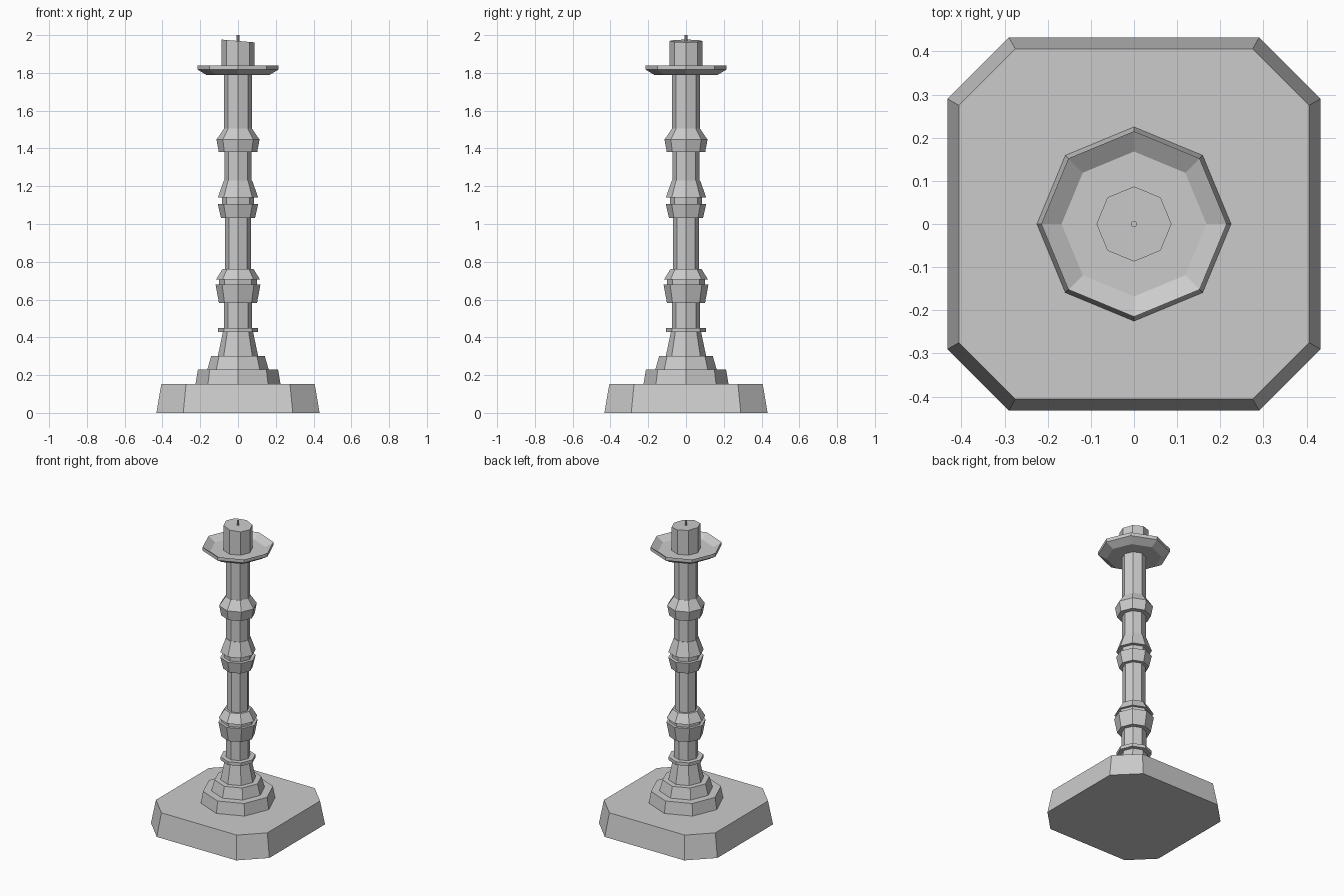
import bpy, bmesh, math

if "Cube" in bpy.data.objects:
    bpy.data.objects.remove(bpy.data.objects["Cube"])

SIDES = 8


def make_object(name, bm):
    bmesh.ops.recalc_face_normals(bm, faces=bm.faces)
    mesh = bpy.data.meshes.new(name)
    bm.to_mesh(mesh)
    bm.free()
    obj = bpy.data.objects.new(name, mesh)
    bpy.context.collection.objects.link(obj)
    return obj


def loft(name, outlines):
    """Closed solid through a stack of outlines with equal point counts."""
    bm = bmesh.new()
    rings = [[bm.verts.new(p) for p in outline] for outline in outlines]
    for a, b in zip(rings, rings[1:]):
        n = len(a)
        for i in range(n):
            bm.faces.new((a[i], a[(i + 1) % n], b[(i + 1) % n], b[i]))
    bm.faces.new(rings[0][::-1])
    bm.faces.new(rings[-1])
    return make_object(name, bm)


def octagon(r, z):
    return [(r * math.cos(math.tau * i / SIDES), r * math.sin(math.tau * i / SIDES), z)
            for i in range(SIDES)]


def turned(name, profile):
    return loft(name, [octagon(r, z) for r, z in profile])


def cut_square(half, corner, z):
    return [(x, y, z) for x, y in (
        (half, -corner), (half, corner), (corner, half), (-corner, half),
        (-half, corner), (-half, -corner), (-corner, -half), (corner, -half))]


# Square plinth with cut corners
loft("plinth", [cut_square(0.432, 0.29, 0), cut_square(0.406, 0.275, 0.153)])

# Stepped foot
turned("foot", [(0.225, 0.153), (0.212, 0.23), (0.162, 0.23), (0.142, 0.30),
                (0.107, 0.30), (0.08, 0.428)])
turned("foot_ring", [(0.106, 0.428), (0.106, 0.449)])

# Shaft sections
turned("lower_shaft", [(0.074, 0.449), (0.074, 0.60)])
turned("middle_shaft", [(0.068, 0.74), (0.068, 1.05)])
turned("upper_shaft", [(0.072, 1.20), (0.072, 1.40)])
turned("top_shaft", [(0.073, 1.48), (0.073, 1.80)])

# Flared collars
turned("lower_collar", [(0.101, 0.583), (0.119, 0.68), (0.100, 0.68),
                        (0.100, 0.705), (0.117, 0.705), (0.082, 0.762)])
turned("middle_collar", [(0.09, 1.031), (0.107, 1.105), (0.085, 1.105),
                         (0.085, 1.14), (0.107, 1.14), (0.075, 1.23)])
turned("upper_collar", [(0.102, 1.382), (0.114, 1.447), (0.074, 1.505)])

# Drip dish with a raised rim
turned("drip_dish", [(0.165, 1.788), (0.215, 1.818), (0.215, 1.84), (0.168, 1.81)])

# Candle with slightly slanted top, and wick
top = [(x, y, 1.969 - 0.085 * x) for x, y, z in octagon(0.087, 0)]
loft("candle", [octagon(0.087, 1.80), top])
turned("wick", [(0.007, 1.95), (0.007, 2.0)])
